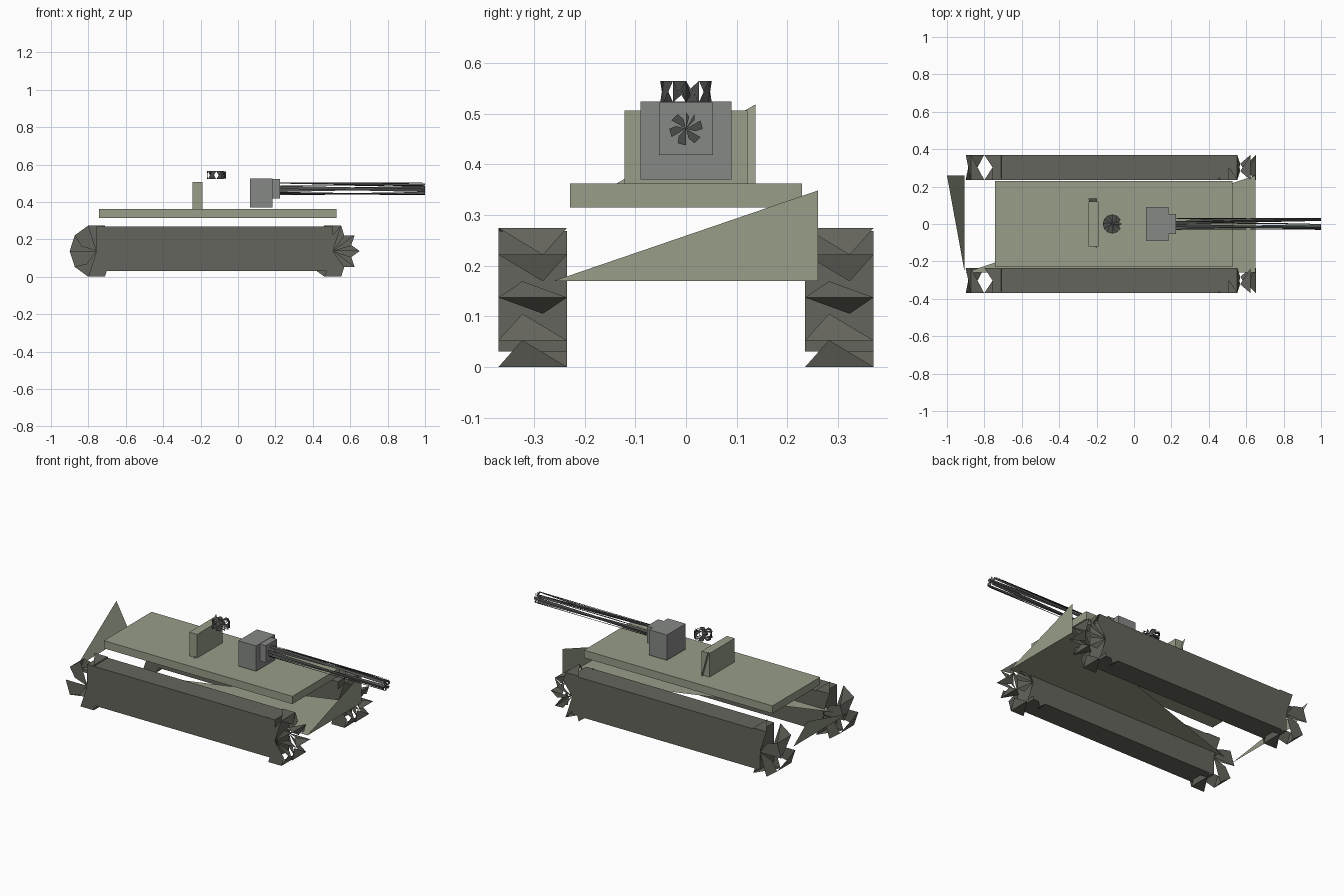
import bpy, math
from mathutils import Vector

if "Cube" in bpy.data.objects:
    bpy.data.objects.remove(bpy.data.objects["Cube"])


def material(name, rgb):
    m = bpy.data.materials.new(name)
    m.diffuse_color = (*rgb, 1)
    m.use_nodes = True
    m.node_tree.nodes["Principled BSDF"].inputs["Base Color"].default_value = m.diffuse_color
    return m


HULL = material("olive_paint", (0.31, 0.34, 0.25))
TRACK = material("track_grey", (0.13, 0.13, 0.11))
DARK = material("gun_dark", (0.07, 0.075, 0.07))
STEEL = material("mantlet_grey", (0.24, 0.25, 0.24))


def add_mesh(name, verts, faces, mat):
    me = bpy.data.meshes.new(name)
    me.from_pydata([tuple(v) for v in verts], [], faces)
    me.materials.append(mat)
    ob = bpy.data.objects.new(name, me)
    bpy.context.collection.objects.link(ob)
    return ob


def box(name, x, y, z, mat):
    v = [(a, b, c) for a in x for b in y for c in z]
    f = [(0, 1, 3, 2), (4, 6, 7, 5), (0, 4, 5, 1),
         (2, 3, 7, 6), (0, 2, 6, 4), (1, 5, 7, 3)]
    return add_mesh(name, v, f, mat)


def jagged_drum(name, center, axis, u, v, radius, length, sides, notch, mat):
    """Faceted drum with open, saw-toothed sides; fins replace the notched sector."""
    c, ax, u, v = (Vector(p) for p in (center, axis, u, v))
    half = ax * (length / 2)

    def ring(i, k=1.0):
        a = 2 * math.pi * i / sides
        return c + (u * math.cos(a) + v * math.sin(a)) * radius * k

    verts, faces = [], []

    def tri(*pts):
        n = len(verts)
        verts.extend(pts)
        faces.append((n, n + 1, n + 2))

    for i in range(sides):
        a0, b0 = ring(i) - half, ring(i) + half
        a1, b1 = ring(i + 1) - half, ring(i + 1) + half
        mid = 360 * (i + 0.5) / sides
        off = abs((mid - notch[0] + 180) % 360 - 180)
        if off < notch[1]:
            # spiky fins, each reaching inwards from both rim points
            m = ring(i + 0.5, 0.72)
            tri(a0, b0, m - half * 0.3)
            tri(a1, b1, m + half * 0.3)
            tri(c - half, a0, m - half)
            tri(c + half, m + half, b1)
        elif i % 2:
            tri(a0, a1, b1)
            tri(c - half, a1, a0)
            tri(c + half, b1, ring(i + 0.5, 0.6) + half)
        else:
            tri(a0, b1, b0)
            tri(c + half, b0, b1)
            tri(c - half, ring(i + 0.5, 0.6) - half, a0)
    return add_mesh(name, verts, faces, mat)


X, Y, Z = (1, 0, 0), (0, 1, 0), (0, 0, 1)

# Tracks: a long box with a ten-sided drum at each end
for side, s in (("right", -1), ("left", 1)):
    ys = sorted((s * 0.235, s * 0.37))
    box(f"track_{side}", (-0.756, 0.507), ys, (0.03, 0.268), TRACK)
    for end, x in (("rear", -0.756), ("front", 0.507)):
        jagged_drum(f"track_drum_{end}_{side}", (x, s * 0.3025, 0.137), Y, X, Z,
                    0.144, 0.135, 10, (0, 72), TRACK)

# Open lower hull: single triangular plates at rear, floor and nose
w, lo, hi = 0.26, 0.17, 0.348
add_mesh("hull_rear_plate", [(-1, w, hi), (-0.905, w, lo), (-0.905, -w, lo)], [(0, 1, 2)], HULL)
add_mesh("hull_floor_plate", [(-0.905, -w, lo), (0.65, w, lo), (0.65, -w, lo)], [(0, 1, 2)], HULL)
add_mesh("hull_nose_plate", [(0.65, -w, lo), (0.65, w, lo), (0.65, w, hi)], [(0, 1, 2)], HULL)

# Deck slab
box("deck", (-0.742, 0.526), (-0.229, 0.229), (0.315, 0.362), HULL)

# Turret remains: back plate and its triangular skin
box("turret_back_plate", (-0.243, -0.19), (-0.121, 0.121), (0.362, 0.506), HULL)
add_mesh("turret_rear_skin", [(-0.243, 0.137, 0.518), (-0.2, 0.137, 0.362), (-0.2, -0.137, 0.362)],
         [(0, 1, 2)], HULL)

# Gun: mantlet, collar and barrel
box("mantlet", (0.065, 0.185), (-0.09, 0.09), (0.37, 0.524), STEEL)
box("gun_collar", (0.185, 0.225), (-0.053, 0.053), (0.418, 0.522), STEEL)
jagged_drum("gun_barrel", (0.611, 0, 0.47), X, Y, Z, 0.033, 0.778, 12, (60, 30), DARK)

# Hatch
jagged_drum("hatch", (-0.116, 0, 0.543), Z, X, Y, 0.051, 0.043, 12, (0, 45), DARK)
